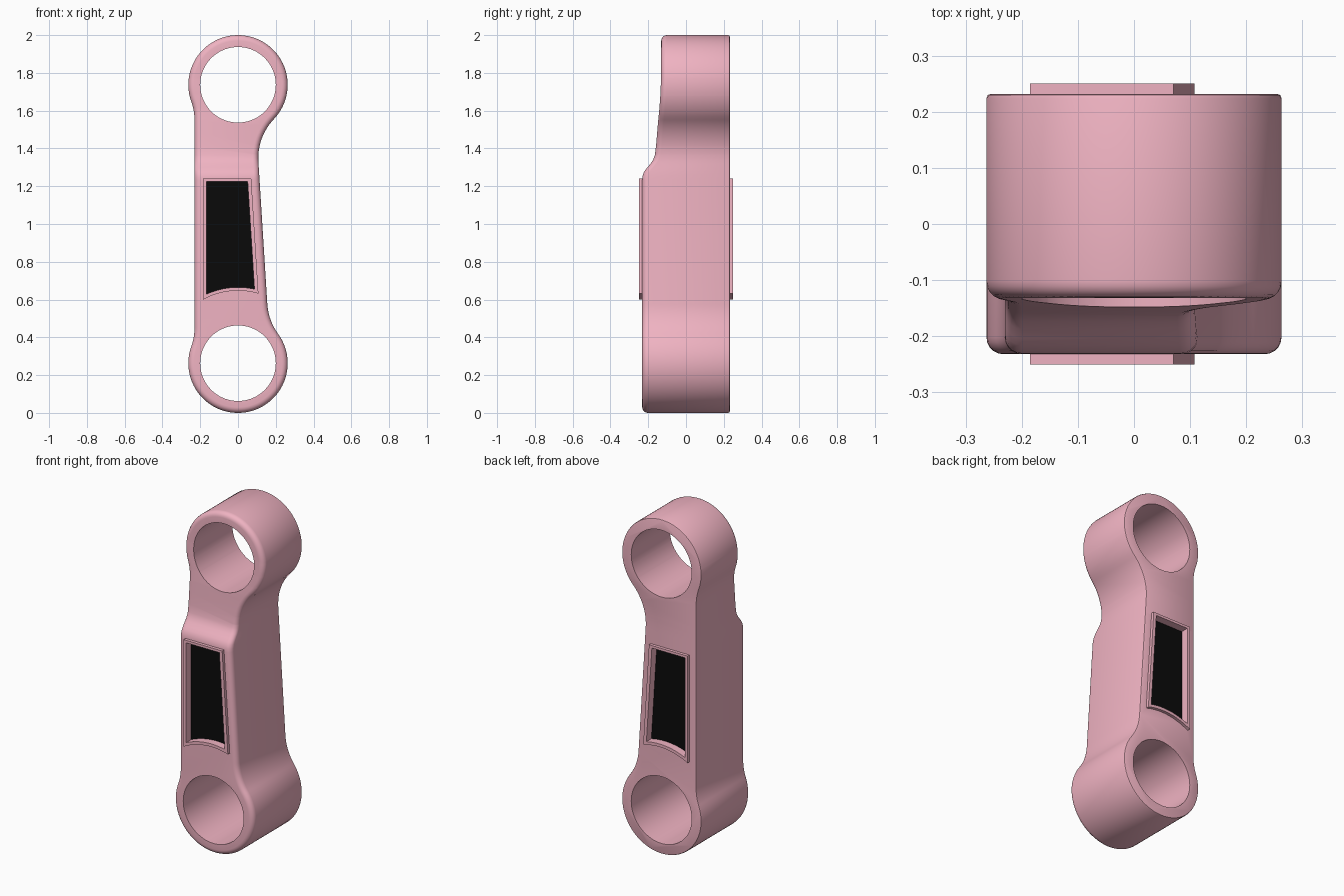
import bpy, bmesh, math
from mathutils import Vector as V

if "Cube" in bpy.data.objects:
    bpy.data.objects.remove(bpy.data.objects["Cube"])

R, HOLE, FIL, HALF = 0.263, 0.2, 0.3, 0.232
LOW, TOP = V((0, 0.263)), V((0, 1.737))


def material(name, col):
    m = bpy.data.materials.new(name)
    m.diffuse_color = (*col, 1)
    m.use_nodes = True
    m.node_tree.nodes["Principled BSDF"].inputs["Base Color"].default_value = m.diffuse_color
    return m


PINK = material("pink", (0.87, 0.45, 0.54))
BLACK = material("black", (0.003, 0.003, 0.003))


def arc(c, r, a0, a1, n):
    return [c + r * V((math.cos(a0 + (a1 - a0) * i / n), math.sin(a0 + (a1 - a0) * i / n)))
            for i in range(n + 1)]


def ang(v):
    return math.atan2(v.y, v.x)


def fillet(eye, p, n, up):
    """Fillet from an eye circle to a straight side; returns eye angle and points."""
    d = V((-n.y, n.x))
    if d.y * up < 0:
        d = -d
    h = FIL + (p - eye).dot(n)
    c = eye + h * n + math.sqrt((R + FIL) ** 2 - h * h) * d
    a0, a1 = ang(eye - c), ang(-n)
    a1 += 2 * math.pi * round((a0 - a1) / (2 * math.pi))
    return ang(c - eye), arc(c, FIL, a0, a1, 12)


def make_object(name, bm, mat):
    bmesh.ops.recalc_face_normals(bm, faces=bm.faces[:])
    me = bpy.data.meshes.new(name)
    bm.to_mesh(me)
    bm.free()
    ob = bpy.data.objects.new(name, me)
    bpy.context.collection.objects.link(ob)
    me.materials.append(mat)
    return ob


def prism(pts, y0, y1):
    bm = bmesh.new()
    a = [bm.verts.new((p.x, y0, p.y)) for p in pts]
    b = [bm.verts.new((p.x, y1, p.y)) for p in pts]
    bm.faces.new(a)
    bm.faces.new(b)
    for i in range(len(a)):
        j = (i + 1) % len(a)
        bm.faces.new((a[i], a[j], b[j], b[i]))
    bmesh.ops.recalc_face_normals(bm, faces=bm.faces[:])
    return bm


# Arm outline: two eyes, straight left side, tapering right side
nl, pl = V((-1, 0)), V((-0.23, 1))
pr = V((0.108, 1.33))
side = (pr - V((0.155, 0.58))).normalized()
nr = V((side.y, -side.x))
abl, fbl = fillet(LOW, pl, nl, 1)
abr, fbr = fillet(LOW, pr, nr, 1)
atr, ftr = fillet(TOP, pr, nr, -1)
atl, ftl = fillet(TOP, pl, nl, -1)
tau = 2 * math.pi
outline = (arc(LOW, R, abl % tau, abr % tau + tau, 56)[1:-1] + fbr + ftr[::-1]
           + arc(TOP, R, atr % tau - tau, atl % tau, 56)[1:-1] + ftl + fbl[::-1])

# Arm body with rounded front rim and slightly rounded back rim
bm = prism(outline, -HALF, HALF)
for y, r, s in ((-HALF, 0.03, 5), (HALF, 0.008, 2)):
    rim = [e for e in bm.edges if all(abs(v.co.y - y) < 1e-5 for v in e.verts)]
    bmesh.ops.bevel(bm, geom=rim, offset=r, segments=s, profile=0.5,
                    affect='EDGES', clamp_overlap=False)

# Step the front face back towards the upper eye
STEP = [(1.23, -.232), (1.25, -.2305), (1.27, -.225), (1.285, -.216), (1.30, -.204),
        (1.32, -.187), (1.34, -.174), (1.365, -.165), (1.41, -.159), (1.48, -.153),
        (1.55, -.147), (1.61, -.141), (1.68, -.136), (1.77, -.132), (2.1, -.131)]


def front(z):
    for (z0, y0), (z1, y1) in zip(STEP, STEP[1:]):
        if z0 <= z <= z1:
            return y0 + (y1 - y0) * (z - z0) / (z1 - z0)
    return -HALF


for z, _ in STEP[:-1]:
    bmesh.ops.bisect_plane(bm, geom=bm.verts[:] + bm.edges[:] + bm.faces[:], dist=1e-6,
                           plane_co=(0, 0, z), plane_no=(0, 0, 1))
for v in bm.verts:
    if v.co.y < 0:
        v.co.y += front(v.co.z) + HALF
body = make_object("link_arm", bm, PINK)


# Window shape: slanted right side, bottom edge concentric with the lower eye
def window(x0, xt, xb, top, r):
    a0, a1 = math.acos(x0 / r), math.acos(xb / r)
    return arc(LOW, r, a0, a1, 14) + [V((xt, top)), V((x0, top))]


outer = window(-0.185, 0.07, 0.108, 1.24, 0.384)
inner = window(-0.168, 0.051, 0.087, 1.225, 0.402)

# Cut the eye holes and both window pockets
cutters = [make_object("eye_cutter", prism(arc(c, HOLE, 0, tau, 72)[:-1], -0.5, 0.5), PINK)
           for c in (LOW, TOP)]
cutters += [make_object("pocket_cutter", prism(inner, s * 0.2, s * 0.4), PINK) for s in (-1, 1)]
for c in cutters:
    mod = body.modifiers.new("cut", 'BOOLEAN')
    mod.operation, mod.solver, mod.object = 'DIFFERENCE', 'EXACT', c
bpy.context.view_layer.objects.active = body
body.select_set(True)
for m in list(body.modifiers):
    bpy.ops.object.modifier_apply(modifier=m.name)
for c in cutters:
    bpy.data.objects.remove(c)
bpy.ops.object.shade_smooth_by_angle(angle=math.radians(35))

# Raised frames and black panels, front and back
for s, label in ((-1, "front"), (1, "back")):
    bm = bmesh.new()
    loops = [[bm.verts.new((p.x, s * y, p.y)) for p in pts]
             for pts, y in ((outer, .23), (outer, .25), (inner, .25), (inner, .23))]
    n = len(outer)
    for k in range(4):
        a, b = loops[k], loops[(k + 1) % 4]
        for i in range(n):
            j = (i + 1) % n
            bm.faces.new((a[i], a[j], b[j], b[i]))
    make_object(label + "_window_frame", bm, PINK)
    make_object(label + "_panel", prism(inner, s * 0.195, s * 0.203), BLACK)
